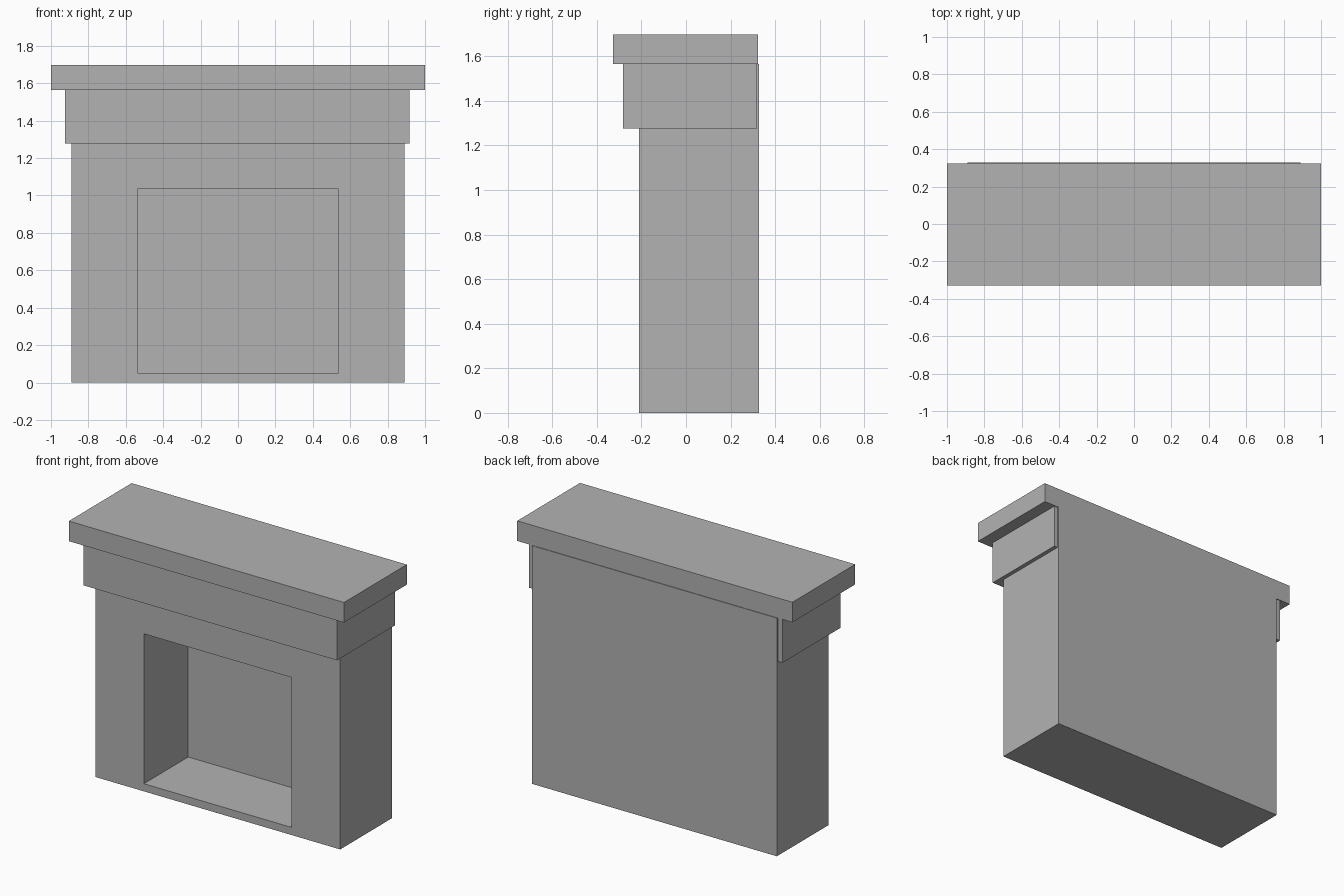
import bpy
import bmesh
from mathutils import Vector

default = bpy.data.objects.get("Cube")
if default:
    bpy.data.objects.remove(default, do_unlink=True)

# Single plain grey
GREY = (0.448, 0.448, 0.448, 1)
stone = bpy.data.materials.new("grey_stone")
stone.use_nodes = True
stone.diffuse_color = GREY
stone.node_tree.nodes["Principled BSDF"].inputs["Base Color"].default_value = GREY


def box(name, low, high):
    """Axis-aligned box between two corners."""
    low, high = Vector(low), Vector(high)
    bm = bmesh.new()
    bmesh.ops.create_cube(bm, size=1)
    bmesh.ops.scale(bm, vec=high - low, verts=bm.verts)
    bmesh.ops.translate(bm, vec=(low + high) / 2, verts=bm.verts)
    mesh = bpy.data.meshes.new(name)
    bm.to_mesh(mesh)
    bm.free()
    mesh.materials.append(stone)
    obj = bpy.data.objects.new(name, mesh)
    bpy.context.collection.objects.link(obj)
    return obj


# Main block of the fireplace
surround = box("surround", (-0.89, -0.21, 0), (0.89, 0.328, 1.565))

# Firebox opening cut into the front
firebox = box("firebox_cutter", (-0.537, -0.5, 0.05), (0.537, 0.25, 1.035))
firebox.hide_render = True
firebox.hide_viewport = True
firebox.display_type = 'WIRE'
cut = surround.modifiers.new("firebox_opening", 'BOOLEAN')
cut.operation = 'DIFFERENCE'
cut.solver = 'EXACT'
cut.object = firebox

# Frieze band and mantel shelf
box("frieze", (-0.925, -0.282, 1.277), (0.917, 0.318, 1.565))
box("mantel_shelf", (-1, -0.328, 1.565), (1, 0.324, 1.697))
